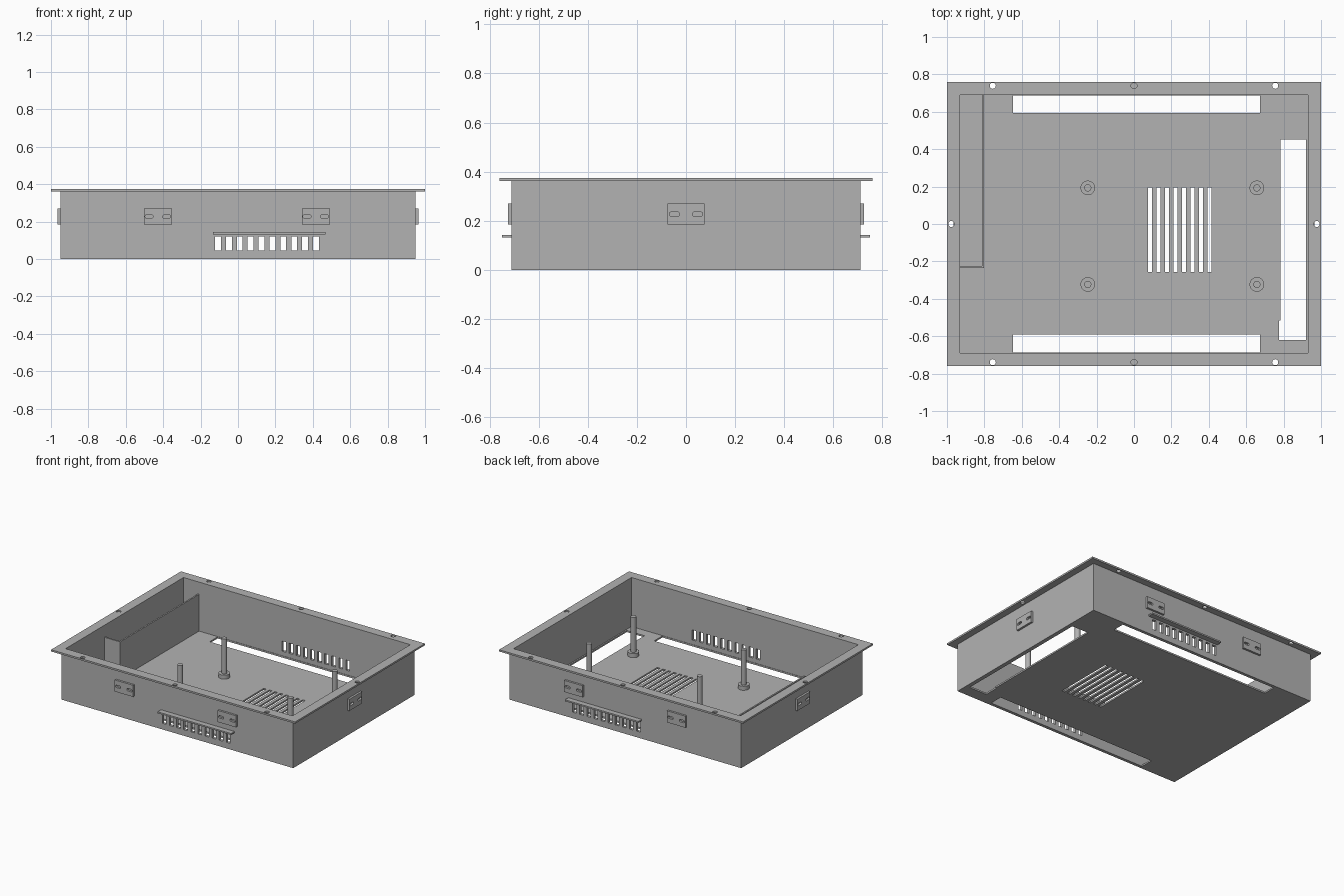
import bpy, bmesh, math
from mathutils import Matrix, Vector

old = bpy.data.objects.get("Cube")
if old:
    bpy.data.objects.remove(old, do_unlink=True)

grey = bpy.data.materials.new("sheet metal grey")
grey.use_nodes = True
grey.diffuse_color = (0.45, 0.45, 0.45, 1)
grey.node_tree.nodes["Principled BSDF"].inputs["Base Color"].default_value = grey.diffuse_color


def add_box(bm, x, y, z, round_y=0):
    """Box from three (min, max) ranges, optionally rounding its edges along y."""
    ranges = (x, y, z)
    size = [b - a for a, b in ranges]
    centre = [(a + b) / 2 for a, b in ranges]
    m = Matrix.Translation(centre) @ Matrix.Diagonal((*size, 1))
    verts = bmesh.ops.create_cube(bm, size=1, matrix=m)["verts"]
    if round_y:
        edges = {e for v in verts for e in v.link_edges
                 if abs((e.verts[0].co - e.verts[1].co).y) > 1e-5}
        bmesh.ops.bevel(bm, geom=list(edges), offset=round_y, segments=4,
                        affect='EDGES', profile=0.5)


def add_cylinder(bm, x, y, z0, z1, r):
    bmesh.ops.create_cone(bm, cap_ends=True, segments=32, radius1=r, radius2=r, depth=z1 - z0,
                          matrix=Matrix.Translation((x, y, (z0 + z1) / 2)))


def finish(name, bm):
    mesh = bpy.data.meshes.new(name)
    bm.to_mesh(mesh)
    bm.free()
    mesh.materials.append(grey)
    obj = bpy.data.objects.new(name, mesh)
    bpy.context.collection.objects.link(obj)
    return obj


def cut(obj, cutter_bm):
    """Subtract the cutter and bake the result into the object's mesh."""
    cutter = finish("cutter", cutter_bm)
    cutter.hide_render = True
    mod = obj.modifiers.new("cut", 'BOOLEAN')
    mod.operation, mod.solver, mod.use_self, mod.object = 'DIFFERENCE', 'EXACT', True, cutter
    deps = bpy.context.evaluated_depsgraph_get()
    mesh = bpy.data.meshes.new_from_object(obj.evaluated_get(deps))
    obj.modifiers.clear()
    obj.data = mesh
    bpy.data.objects.remove(cutter, do_unlink=True)


def smooth(obj):
    bpy.ops.object.select_all(action='DESELECT')
    obj.select_set(True)
    bpy.context.view_layer.objects.active = obj
    bpy.ops.object.shade_smooth_by_angle(angle=math.radians(30))


BODY_X, BODY_Y = 0.95, 0.71
IN_X, IN_Y = 0.93, 0.69
FLOOR, RIM, TOP = 0.012, 0.362, 0.375
through = (-0.1, 0.1)

# Open tray
bm = bmesh.new()
add_box(bm, (-BODY_X, BODY_X), (-BODY_Y, BODY_Y), (0, RIM))
tray = finish("tray", bm)
bm = bmesh.new()
add_box(bm, (-IN_X, IN_X), (-IN_Y, IN_Y), (FLOOR, 1))
cut(tray, bm)

# Floor openings, floor grille and wall vents
bm = bmesh.new()
for y in ((0.593, 0.687), (-0.687, -0.59)):
    add_box(bm, (-0.648, 0.674), y, (-0.1, 0.02))
add_box(bm, (0.783, 0.92), (-0.6, 0.453), through)
add_box(bm, (0.775, 0.92), (-0.62, -0.515), through)
for i in range(8):
    x = 0.086 + i * 0.0455
    add_box(bm, (x - 0.011, x + 0.011), (-0.257, 0.195), through)
cut(tray, bm)
bm = bmesh.new()
for i in range(10):
    x = -0.107 + i * 0.0582
    add_box(bm, (x - 0.0155, x + 0.0155), (-1, 1), (0.045, 0.12))
cut(tray, bm)

# Mounting flange with screw holes
bm = bmesh.new()
add_box(bm, (-1, 1), (-0.76, 0.76), (RIM, TOP))
flange = finish("flange", bm)
bm = bmesh.new()
add_box(bm, (-IN_X, IN_X), (-IN_Y, IN_Y), (0, 1))
for s in (-1, 1):
    for x in (-0.755, 0, 0.755):
        add_cylinder(bm, x, s * 0.739, 0.3, 0.5, 0.016)
    add_cylinder(bm, s * 0.977, 0, 0.3, 0.5, 0.016)
cut(flange, bm)
smooth(flange)

# Drip ledges over the vents
for name, s in (("front_ledge", -1), ("back_ledge", 1)):
    bm = bmesh.new()
    add_box(bm, (-0.134, 0.468), sorted((s * BODY_Y, s * 0.75)), (0.132, 0.143))
    finish(name, bm)

# Slotted clip plates on the outer walls
plates = [("front_plate", x, -BODY_Y, 0) for x in (-0.428, 0.416)]
plates += [("back_plate", x, BODY_Y, 180) for x in (-0.428, 0.416)]
plates += [("left_plate", BODY_X, 0, 90), ("right_plate", -BODY_X, 0, -90)]
for name, x, y, angle in plates:
    bm = bmesh.new()
    add_box(bm, (-0.075, 0.075), (-0.015, 0), (0.185, 0.271))
    plate = finish(name, bm)
    bm = bmesh.new()
    for cx in (-0.047, 0.047):
        add_box(bm, (cx - 0.021, cx + 0.021), (-0.1, 0.1), (0.218, 0.236), 0.008)
    cut(plate, bm)
    plate.data.transform(Matrix.Translation((x, y, 0)) @ Matrix.Rotation(math.radians(angle), 4, 'Z'))

# L-shaped partition in the rear corner
bm = bmesh.new()
add_box(bm, (-0.813, -0.802), (-0.235, IN_Y), (FLOOR, 0.285))
add_box(bm, (-IN_X, -0.813), (-0.235, -0.224), (FLOOR, 0.285))
finish("partition", bm)

# Standoff posts with collars
for x in (-0.247, 0.657):
    for y in (-0.323, 0.193):
        bm = bmesh.new()
        add_cylinder(bm, x, y, FLOOR, 0.042, 0.039)
        add_cylinder(bm, x, y, 0.042, 0.3, 0.019)
        smooth(finish("standoff", bm))
